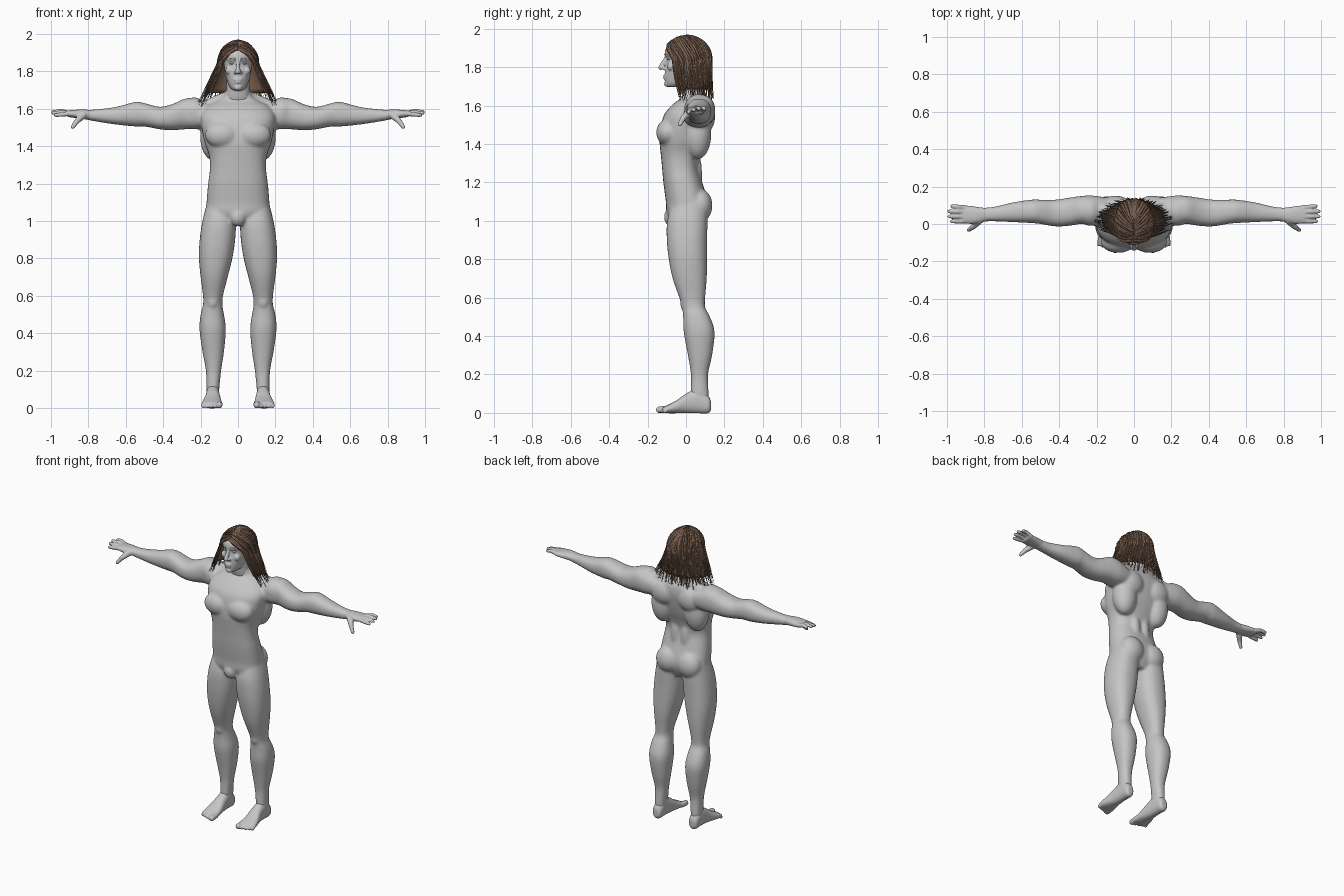
import bpy, bmesh, math, random
from mathutils import Vector, Matrix

random.seed(4)
default = bpy.data.objects.get("Cube")
if default:
    bpy.data.objects.remove(default, do_unlink=True)


def material(name, rgb):
    mat = bpy.data.materials.new(name)
    mat.use_nodes = True
    mat.diffuse_color = (*rgb, 1)
    bsdf = next(n for n in mat.node_tree.nodes if n.type == 'BSDF_PRINCIPLED')
    bsdf.inputs["Base Color"].default_value = (*rgb, 1)
    return mat


SKIN = material("grey skin", (.56, .56, .56))
HAIR = material("brown hair", (.2, .12, .08))
PALE = material("pale eye", (.8, .8, .8))


def finish(name, bm, mat, voxel=None, smooth=0, mirror=False):
    """Turn a bmesh into an object, optionally fused into one smooth skin."""
    bmesh.ops.recalc_face_normals(bm, faces=bm.faces)
    mesh = bpy.data.meshes.new(name)
    bm.to_mesh(mesh)
    bm.free()
    mesh.shade_smooth()
    mesh.materials.append(mat)
    obj = bpy.data.objects.new(name, mesh)
    bpy.context.collection.objects.link(obj)
    if voxel:
        mod = obj.modifiers.new("fuse", 'REMESH')
        mod.mode = 'VOXEL'
        mod.voxel_size = voxel
        mod.use_smooth_shade = True
        mod = obj.modifiers.new("soften", 'SMOOTH')
        mod.factor = .5
        mod.iterations = smooth
    if mirror:
        mod = obj.modifiers.new("mirror", 'MIRROR')
        mod.use_mirror_merge = False
    return obj


def catmull(rows, steps=4):
    """Smoothly resample a list of section rows."""
    out = []
    last = len(rows) - 1
    for i in range(last):
        quad = [rows[max(0, min(last, i + k))] for k in (-1, 0, 1, 2)]
        for j in range(steps):
            t = j / steps
            out.append([b + .5 * t * (c - a + t * (2*a - 5*b + 4*c - d + t * (3*(b - c) + d - a)))
                        for a, b, c, d in zip(*quad)])
    return out + [rows[-1]]


def loft(bm, axis, rows, side=1, count=32, power=2.3):
    """Skin rounded sections; a row is (position, a_min, a_max, b_min, b_max)."""
    rings = []
    for t, a0, a1, b0, b1 in catmull(rows):
        ring = []
        for k in range(count):
            ang = math.tau * k / count
            c, s = math.cos(ang), math.sin(ang)
            a = (a0 + a1) / 2 + (a1 - a0) / 2 * math.copysign(abs(c) ** (2 / power), c)
            b = (b0 + b1) / 2 + (b1 - b0) / 2 * math.copysign(abs(s) ** (2 / power), s)
            x, y, z = {'x': (t, a, b), 'y': (a, t, b), 'z': (a, b, t)}[axis]
            ring.append(bm.verts.new((x * side, y, z)))
        rings.append(ring)
    for lo, hi in zip(rings, rings[1:]):
        for k in range(count):
            n = (k + 1) % count
            bm.faces.new((lo[k], lo[n], hi[n], hi[k]))
    bm.faces.new(rings[0])
    bm.faces.new(rings[-1])


def blob(bm, centre, radii):
    mat = Matrix.Translation(centre) @ Matrix.Diagonal((*radii, 1))
    bmesh.ops.create_uvsphere(bm, u_segments=24, v_segments=14, radius=1, matrix=mat)


def capsule(bm, p, q, r1, r2):
    p, q = Vector(p), Vector(q)
    turn = (q - p).to_track_quat('Z', 'Y').to_matrix().to_4x4()
    bmesh.ops.create_cone(bm, cap_ends=True, segments=16, radius1=r1, radius2=r2,
                          depth=(q - p).length, matrix=Matrix.Translation((p + q) / 2) @ turn)
    blob(bm, p, (r1,) * 3)
    blob(bm, q, (r2,) * 3)


def centred(rows):
    return [(z, -rx, rx, front, back) for z, rx, front, back in rows]


# Body: torso, limbs and muscle masses fused together
TORSO = centred([
    (.98, .1, -.07, .08), (1.04, .165, -.1, .11), (1.1, .168, -.105, .115),
    (1.2, .16, -.118, .085), (1.28, .15, -.125, .066), (1.35, .155, -.132, .08),
    (1.42, .178, -.138, .105), (1.5, .195, -.13, .125), (1.56, .2, -.11, .135),
    (1.61, .17, -.065, .13), (1.65, .1, -.015, .11), (1.69, .066, -.02, .09),
    (1.75, .06, -.02, .085)])
LEG = [
    (1.1, .03, .165, -.07, .11), (1, .012, .19, -.098, .112), (.9, .015, .205, -.1, .11),
    (.8, .03, .209, -.09, .11), (.7, .055, .2, -.07, .108), (.6, .08, .187, -.035, .1),
    (.55, .083, .187, -.02, .1), (.5, .075, .2, -.015, .125), (.42, .065, .206, -.012, .149),
    (.3, .075, .19, .01, .136), (.2, .09, .172, .025, .115), (.1, .1, .168, .025, .118),
    (.04, .102, .166, .03, .115)]
ARM = [
    (.14, 0, .14, 1.5, 1.62), (.22, -.01, .152, 1.49, 1.65), (.28, 0, .15, 1.49, 1.655),
    (.35, -.01, .14, 1.485, 1.625), (.42, -.013, .13, 1.49, 1.61), (.5, 0, .13, 1.505, 1.63),
    (.55, .005, .13, 1.505, 1.636), (.65, .01, .115, 1.515, 1.61), (.75, .014, .092, 1.53, 1.597),
    (.83, .012, .086, 1.545, 1.592)]
bm = bmesh.new()
loft(bm, 'z', TORSO, power=2.4)
blob(bm, (0, -.075, 1.02), (.045, .04, .05))
for s in (1, -1):
    loft(bm, 'z', LEG, s)
    loft(bm, 'x', ARM, s)
    blob(bm, (.08 * s, .075, 1.08), (.082, .063, .085))      # buttock
    blob(bm, (.135 * s, -.005, .57), (.03, .026, .04))       # kneecap
    blob(bm, (.085 * s, -.097, 1.46), (.092, .058, .07))     # chest
    blob(bm, (.125 * s, .06, 1.45), (.078, .072, .13))       # side of back
    blob(bm, (.1 * s, .09, 1.54), (.09, .062, .085))         # shoulder blade
    blob(bm, (.036 * s, .05, 1.24), (.036, .034, .13))       # lower back
    blob(bm, (.235 * s, .07, 1.585), (.068, .08, .076))      # shoulder
    capsule(bm, (.03 * s, .06, 1.67), (.2 * s, .08, 1.6), .035, .035)
finish("body", bm, SKIN, .008, 8)

# Hands: palm, four spread fingers and a thumb
bm = bmesh.new()
loft(bm, 'x', [(.78, .016, .084, 1.54, 1.592), (.83, .006, .09, 1.545, 1.596),
               (.87, 0, .096, 1.55, 1.594), (.915, .006, .1, 1.557, 1.59)])
for y0, y1, tip, z in ((.016, .014, .975, 1.565), (.04, .04, .988, 1.576),
                       (.065, .068, .988, 1.583), (.088, .096, .972, 1.583)):
    mid = (.945, (y0 + y1) / 2, z + .004)
    capsule(bm, (.9, y0, 1.574), mid, .013, .0125)
    capsule(bm, mid, (tip, y1, z), .0125, .01)
capsule(bm, (.825, .02, 1.567), (.86, -.015, 1.535), .02, .015)
capsule(bm, (.86, -.015, 1.535), (.884, -.032, 1.502), .0145, .011)
finish("hands", bm, SKIN, .005, 3, mirror=True)

# Feet: wedge with a row of toes
bm = bmesh.new()
loft(bm, 'y', [(.13, .118, .152, .015, .06), (.115, .104, .167, -.002, .09),
               (.06, .1, .17, -.002, .125), (0, .095, .175, -.002, .1),
               (-.05, .088, .188, -.002, .065), (-.09, .085, .195, -.002, .044),
               (-.118, .09, .19, .002, .03)])
for i in range(5):
    r = .018 if i == 0 else .0135 - i * .0008
    x = .1 + i * .0215
    capsule(bm, (x, -.095, .02), (x, -.138 + i * .007, r - .002), r, r)
finish("feet", bm, SKIN, .005, 4, mirror=True)

# Head with simple facial masses
bm = bmesh.new()
loft(bm, 'z', centred([
    (1.698, .024, -.098, -.04), (1.715, .044, -.107, .03), (1.75, .059, -.11, .075),
    (1.79, .069, -.108, .1), (1.84, .076, -.1, .113), (1.875, .077, -.11, .113),
    (1.905, .073, -.1, .1), (1.935, .05, -.07, .07), (1.95, .02, -.03, .03)]))
loft(bm, 'z', centred([(1.62, .08, -.01, .11), (1.67, .066, -.025, .095),
                       (1.72, .062, -.03, .09), (1.78, .06, -.03, .09)]))
capsule(bm, (0, -.104, 1.85), (0, -.131, 1.798), .009, .0135)
blob(bm, (0, -.107, 1.756), (.025, .012, .008))
blob(bm, (0, -.105, 1.741), (.021, .013, .008))
blob(bm, (0, -.097, 1.713), (.022, .018, .016))
for s in (1, -1):
    capsule(bm, (.012 * s, -.104, 1.864), (.05 * s, -.085, 1.866), .009, .008)
    blob(bm, (.046 * s, -.078, 1.803), (.022, .02, .022))
    blob(bm, (.014 * s, -.115, 1.794), (.01, .012, .009))
finish("head", bm, SKIN, .005, 4)

# Eyes and pale brows
bm = bmesh.new()
for s in (1, -1):
    blob(bm, (.031 * s, -.086, 1.843), (.015, .013, .007))
finish("eyes", bm, PALE)
bm = bmesh.new()
for s in (1, -1):
    capsule(bm, (.016 * s, -.11, 1.867), (.046 * s, -.094, 1.87), .0035, .0025)
finish("brows", bm, PALE)


# Hair flows from a centre parting over the skull, then hangs and flares
CENTRE, RADII = Vector((0, .005, 1.845)), Vector((.102, .122, .113))


def hair_point(side, t, v, lift=0):
    turn, tilt = math.radians(52 + 128 * t), math.radians(-50 + 65 * t)
    part = Vector((0, math.sin(tilt), math.cos(tilt)))
    level = Vector((side * math.sin(turn), -math.cos(turn), 0))
    out = part.lerp(level, min(1, v * 2)).normalized()
    p = CENTRE + out * RADII + out * lift
    drop = max(0, v * 2 - 1)
    p.x *= 1 + drop * (1.05 - .6 * t)
    p.y += drop * .04 * (1 - t)
    p.z -= drop * .21
    return p, out


bm = bmesh.new()
for s in (1, -1):
    grid = [[bm.verts.new(hair_point(s, i / 18, .88 * j / 16)[0]) for j in range(17)]
            for i in range(19)]
    for a, b in zip(grid, grid[1:]):
        for j in range(16):
            bm.faces.new((a[j], b[j], b[j + 1], a[j + 1]))
bmesh.ops.remove_doubles(bm, verts=bm.verts, dist=.0001)
cap = finish("hair_cap", bm, HAIR)
cap.modifiers.new("thickness", 'SOLIDIFY').thickness = .006


def strand(bm, side, t, length, lift, width, sway):
    rings, steps = [], 16
    for k in range(steps + 1):
        f = k / steps
        v = f * length
        p, out = hair_point(side, t, v, lift)
        ahead = hair_point(side, t, v + .01, lift)[0]
        across = (ahead - p).cross(out).normalized()
        hang = max(0, v - .5)
        p += across * math.sin(v * 9 + sway) * .004 + out * hang * .02 * math.sin(sway)
        w = width * (1 - .85 * max(0, f - .55) / .45)
        rings.append([bm.verts.new(p + o) for o in
                      (across * w, out * w * .6, -across * w, -out * w * .6)])
    for lo, hi in zip(rings, rings[1:]):
        for i in range(4):
            n = (i + 1) % 4
            bm.faces.new((lo[i], lo[n], hi[n], hi[i]))
    bm.faces.new(rings[0])
    bm.faces.new(rings[-1])


bm = bmesh.new()
for s in (1, -1):
    for i in range(90):
        strand(bm, s, (i + random.random()) / 90, random.uniform(.85, 1.06),
               random.uniform(.001, .007), random.uniform(.004, .008), random.uniform(0, 6))
finish("hair_strands", bm, HAIR)
